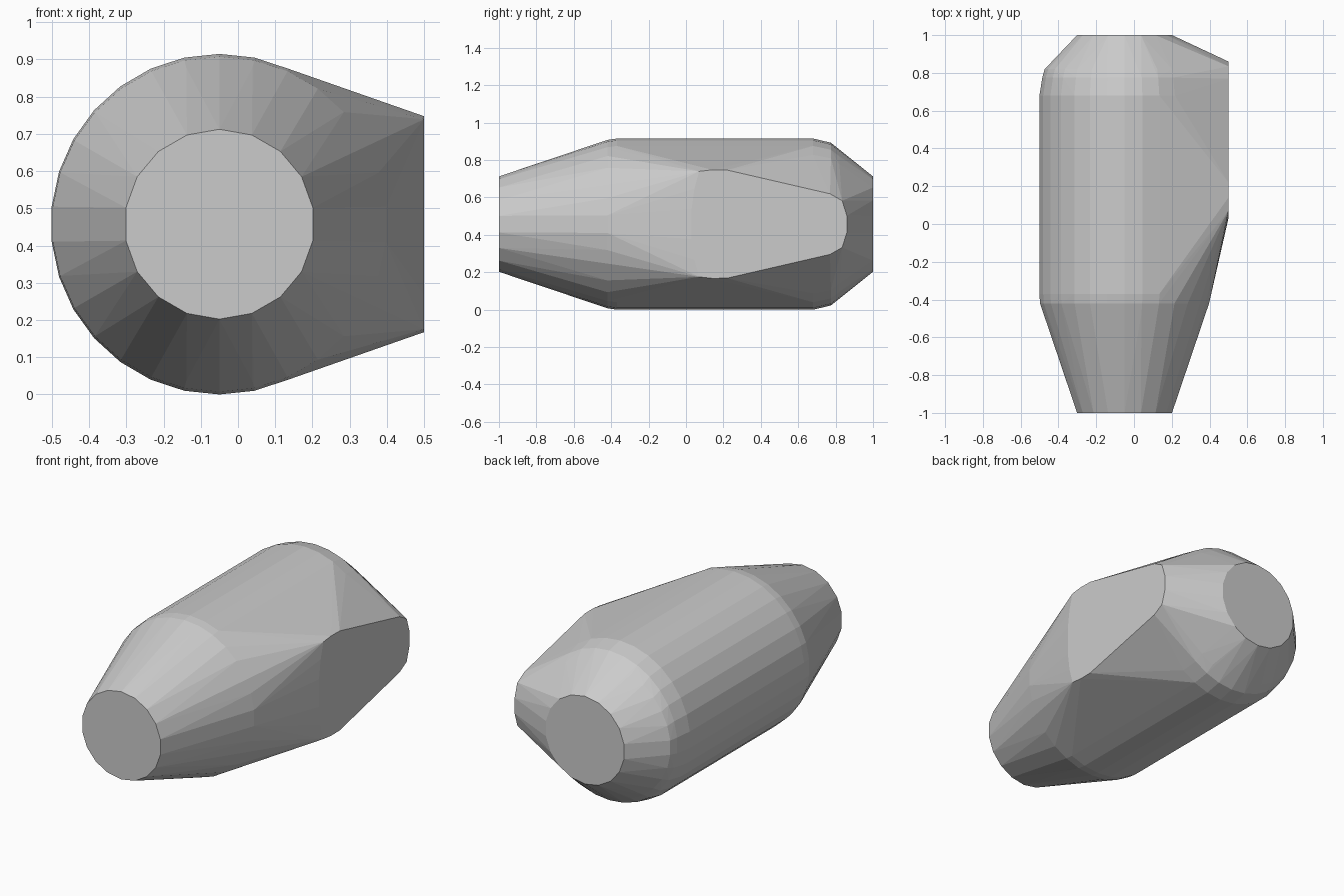
import bpy, bmesh
from math import sin, cos, pi

if "Cube" in bpy.data.objects:
    bpy.data.objects.remove(bpy.data.objects["Cube"])

CX, CZ = -0.05, 0.4575
bm = bmesh.new()


def ring(y, rx, rz, sides):
    """Ring of points around the long axis, first point at the top."""
    for i in range(sides):
        a = pi / 2 + 2 * pi * i / sides
        bm.verts.new((CX + rx * cos(a), y, CZ + rz * sin(a)))


# body: small flat end discs and wide, softly rounded barrel rings
ring(-1.0, 0.255, 0.255, 18)
ring(-0.48, 0.428, 0.43, 30)
ring(-0.42, 0.45, 0.45, 30)
ring(-0.37, 0.453, 0.4575, 30)
ring(0.68, 0.453, 0.4575, 30)
ring(0.775, 0.438, 0.435, 30)
ring(0.82, 0.425, 0.395, 30)
ring(1.0, 0.255, 0.255, 18)

# flat side pad: upper half outline (y, height), mirrored below
pad = [(0.03, 0.08), (0.045, 0.19), (0.07, 0.282), (0.14, 0.29), (0.22, 0.289),
       (0.77, 0.162), (0.835, 0.125), (0.86, 0.045)]
for y, h in pad:
    for s in (1, -1):
        bm.verts.new((0.5, y, CZ + s * h))

# skin everything with one convex shell
res = bmesh.ops.convex_hull(bm, input=bm.verts[:])
bmesh.ops.delete(bm, geom=[v for v in bm.verts if not v.link_faces], context='VERTS')
bmesh.ops.dissolve_limit(bm, angle_limit=0.01, verts=bm.verts[:], edges=bm.edges[:])
bmesh.ops.recalc_face_normals(bm, faces=bm.faces[:])

mesh = bpy.data.meshes.new("body_shell")
bm.to_mesh(mesh)
bm.free()
obj = bpy.data.objects.new("body_shell", mesh)
bpy.context.collection.objects.link(obj)
